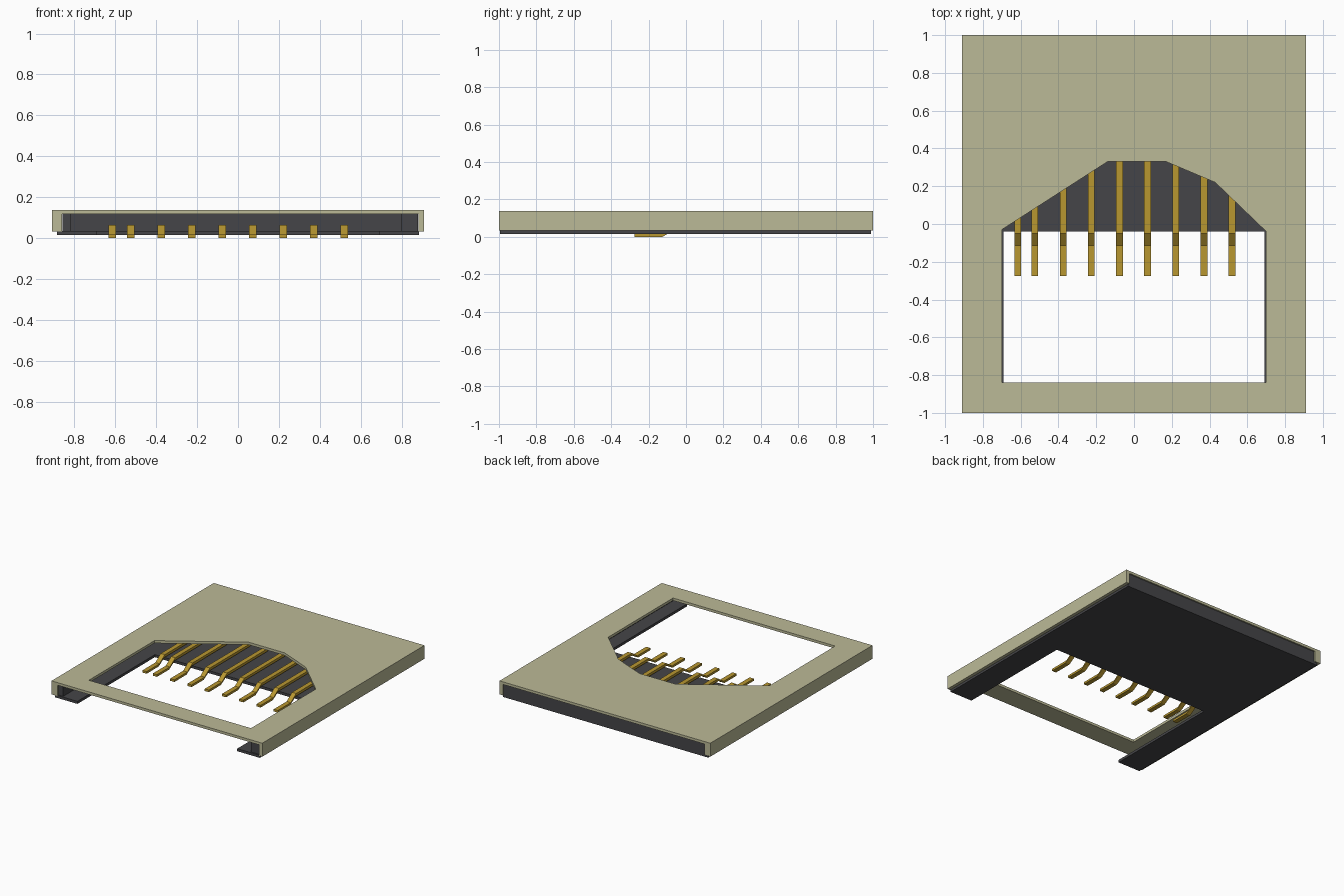
import bpy, bmesh

cube = bpy.data.objects.get("Cube")
if cube:
    bpy.data.objects.remove(cube, do_unlink=True)


def material(name, rgb):
    m = bpy.data.materials.new(name)
    m.use_nodes = True
    m.diffuse_color = (*rgb, 1)
    bsdf = next(n for n in m.node_tree.nodes if n.type == 'BSDF_PRINCIPLED')
    bsdf.inputs["Base Color"].default_value = (*rgb, 1)
    return m


CREAM = material("pale_metal", (0.50, 0.49, 0.31))
DARK = material("dark_plastic", (0.06, 0.06, 0.065))
GOLD = material("gold", (0.48, 0.31, 0.03))


def prism(name, loops, depth, mat, place):
    """Fill one outline (further loops become holes), extrude it by a vector."""
    bm = bmesh.new()
    edges = []
    for loop in loops:
        vs = [bm.verts.new(place(*p)) for p in loop]
        edges += [bm.edges.new((vs[i - 1], vs[i])) for i in range(len(vs))]
    bmesh.ops.triangle_fill(bm, use_beauty=True, edges=edges)
    ext = bmesh.ops.extrude_face_region(bm, geom=bm.faces[:], use_keep_orig=True)
    moved = [g for g in ext["geom"] if isinstance(g, bmesh.types.BMVert)]
    bmesh.ops.translate(bm, verts=moved, vec=depth)
    bmesh.ops.recalc_face_normals(bm, faces=bm.faces[:])
    # merge the coplanar triangles again where the outline has no hole
    bmesh.ops.dissolve_limit(bm, angle_limit=0.01, verts=bm.verts[:], edges=bm.edges[:])
    mesh = bpy.data.meshes.new(name)
    bm.to_mesh(mesh)
    bm.free()
    mesh.materials.append(mat)
    ob = bpy.data.objects.new(name, mesh)
    bpy.context.collection.objects.link(ob)
    return ob


def box(name, x0, x1, y0, y1, z0, z1, mat):
    outline = [(x0, y0), (x1, y0), (x1, y1), (x0, y1)]
    return prism(name, [outline], (0, 0, z1 - z0), mat, lambda x, y: (x, y, z0))


# Metal cover: top plate with a window, and two folded side walls
plate = [(-0.91, -1), (0.91, -1), (0.91, 1), (-0.91, 1)]
window = [(-0.70, -0.84), (0.70, -0.84), (0.70, -0.04), (0.43, 0.22),
          (0.17, 0.33), (-0.14, 0.33), (-0.70, -0.03)]
prism("cover_plate", [plate, window], (0, 0, 0.02), CREAM, lambda x, y: (x, y, 0.118))
box("cover_wall_left", 0.882, 0.91, -1, 1, 0.033, 0.12, CREAM)
box("cover_wall_right", -0.91, -0.86, -1, 1, 0.033, 0.12, CREAM)

# Plastic base: U-shaped floor, side rails and rear wall
floor = [(-0.885, -0.995), (-0.69, -0.995), (-0.69, -0.04), (0.69, -0.04),
         (0.69, -0.995), (0.885, -0.995), (0.885, 0.99), (-0.885, 0.99)]
prism("base_floor", [floor], (0, 0, 0.02), DARK, lambda x, y: (x, y, 0.015))
box("base_rail_left", 0.80, 0.881, -0.985, 0.985, 0.034, 0.1175, DARK)
box("base_rail_right", -0.859, -0.82, -0.985, 0.985, 0.034, 0.1175, DARK)
box("base_rear_wall", -0.859, 0.881, 0.955, 0.99, 0.034, 0.1175, DARK)

# Contact pins: bent strips with a flat solder foot
profile = [(-0.275, 0), (-0.125, 0), (-0.055, 0.043), (0.45, 0.043),
           (0.45, 0.063), (-0.05, 0.063), (-0.115, 0.017), (-0.275, 0.017)]
WIDTH = 0.036
pin_x = [-0.615, -0.525] + [-0.375 + 0.149 * i for i in range(7)]
for i, px in enumerate(pin_x, 1):
    prism(f"contact_pin_{i}", [profile], (WIDTH, 0, 0), GOLD,
          lambda y, z, px=px: (px - WIDTH / 2, y, z))
